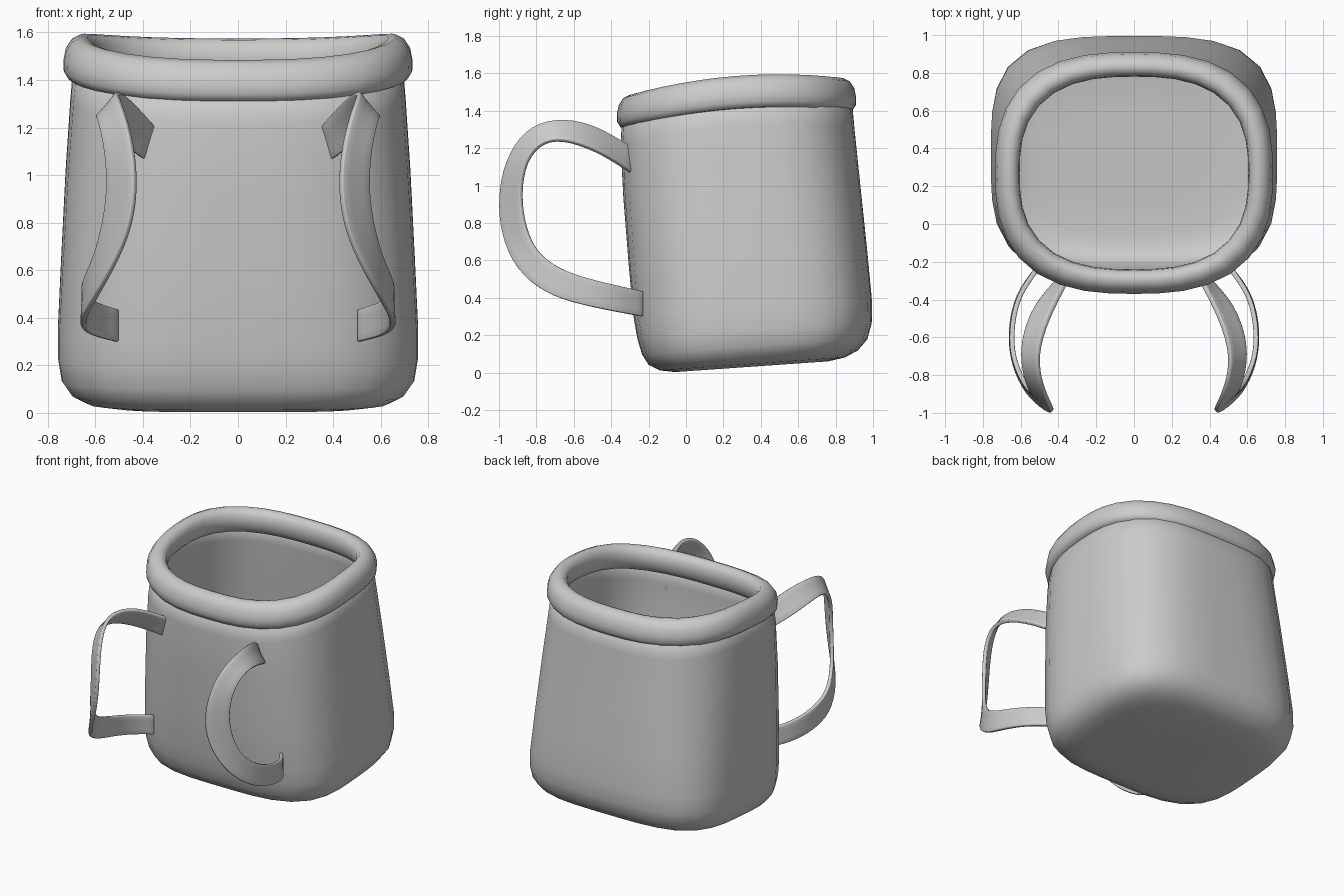
import bpy, math
from mathutils import Vector

if "Cube" in bpy.data.objects:
    bpy.data.objects.remove(bpy.data.objects["Cube"])

SEG = 36


def make(name, verts, faces):
    me = bpy.data.meshes.new(name)
    me.from_pydata(verts, [], faces)
    ob = bpy.data.objects.new(name, me)
    bpy.context.collection.objects.link(ob)
    me.polygons.foreach_set("use_smooth", [True] * len(me.polygons))
    return ob


def oval(a, b, yc, n):
    """Rounded-rectangle (superellipse) outline, counter-clockwise."""
    pts = []
    for i in range(SEG):
        t = 2 * math.pi * i / SEG
        c, s = math.cos(t), math.sin(t)
        r = (abs(c) ** n + abs(s) ** n) ** (-1 / n)
        pts.append((a * r * c, yc + b * r * s))
    return pts


def bridge(rings, closed=False):
    faces = []
    for k in range(rings if closed else rings - 1):
        lo, hi = k * SEG, ((k + 1) % rings) * SEG
        for i in range(SEG):
            j = (i + 1) % SEG
            faces.append((lo + i, lo + j, hi + j, hi + i))
    return faces


def rim_z(y):
    """Height of the mouth: dips to the front, arches over the sides."""
    return 1.51 - 0.17 * (y - 0.5) ** 2


# Body: height, half width, front y, back y
profile = [(0, 0.25, 0.10, 0.58), (0, 0.52, -0.06, 0.76), (0.015, 0.63, -0.14, 0.85),
           (0.05, 0.70, -0.20, 0.92), (0.11, 0.742, -0.235, 0.97), (0.20, 0.757, -0.26, 0.993),
           (0.32, 0.758, -0.28, 0.995), (0.60, 0.745, -0.305, 0.97), (1.0, 0.725, -0.335, 0.93),
           (1.3, 0.705, -0.35, 0.90), (1.48, 0.69, -0.34, 0.885)]
verts = []
for h, a, y0, y1 in profile:
    s = h / 1.48
    for x, y in oval(a, (y1 - y0) / 2, (y0 + y1) / 2, 3.6 - 0.8 * s):
        verts.append((x, y, (1 - s) * (h + 0.07 * (y + 0.1)) + s * (rim_z(y) + h - 1.48)))
low = min(v[2] for v in verts)
verts = [(x, y, max(z, 0)) for x, y, z in verts]
faces = bridge(len(profile)) + [tuple(reversed(range(SEG)))]
body = make("body", verts, faces)
wall = body.modifiers.new("wall", 'SOLIDIFY')
wall.thickness = 0.025
wall.offset = -1

# Rolled rim: cross-section as (outward, up) offsets swept round the mouth
section = [(0.01, -0.092), (0.045, -0.088), (0.063, -0.06), (0.065, -0.02), (0.055, 0.03),
           (0.03, 0.068), (-0.005, 0.085), (-0.038, 0.078), (-0.06, 0.045), (-0.065, 0.0),
           (-0.055, -0.05), (-0.03, -0.085)]
path = oval(0.67, 0.575, 0.27, 2.65)
verts = []
for o, dz in section:
    ring = oval(0.67 + o, 0.575 + o, 0.27, 2.65)
    verts += [(x, y, rim_z(p[1]) + dz) for (x, y), p in zip(ring, path)]
make("rim", verts, bridge(len(section), True))

# Handles: ribbon between an outer and an inner edge, one each side
outer = [(.35, -.29, 1.2), (.46, -.5, 1.33), (.52, -.7, 1.36), (.49, -.86, 1.3),
         (.44, -.965, 1.13), (.425, -1, .93), (.46, -.985, .74), (.56, -.91, .55),
         (.64, -.75, .42), (.66, -.57, .365), (.62, -.37, .325), (.51, -.235, .30)]
inner = [(.40, -.295, 1.07), (.53, -.43, 1.165), (.595, -.62, 1.245), (.59, -.76, 1.245),
         (.56, -.86, 1.14), (.54, -.89, .95), (.57, -.86, .76), (.61, -.79, .63),
         (.65, -.67, .55), (.645, -.52, .5), (.61, -.37, .465), (.51, -.235, .435)]
N = len(outer)
for side, name in ((1, "handle_right"), (-1, "handle_left")):
    verts = [(side * x, y, z) for x, y, z in outer + inner]
    faces = [(i, i + 1, N + i + 1, N + i) for i in range(N - 1)]
    ob = make(name, verts, faces)
    sub = ob.modifiers.new("smooth", 'SUBSURF')
    sub.levels = sub.render_levels = 2
    sub.boundary_smooth = 'PRESERVE_CORNERS'
    th = ob.modifiers.new("thickness", 'SOLIDIFY')
    th.thickness = 0.025
    th.offset = 0
    bev = ob.modifiers.new("round_edges", 'BEVEL')
    bev.width = 0.006
    bev.segments = 2
    bev.limit_method = 'ANGLE'
    bev.angle_limit = math.radians(50)
